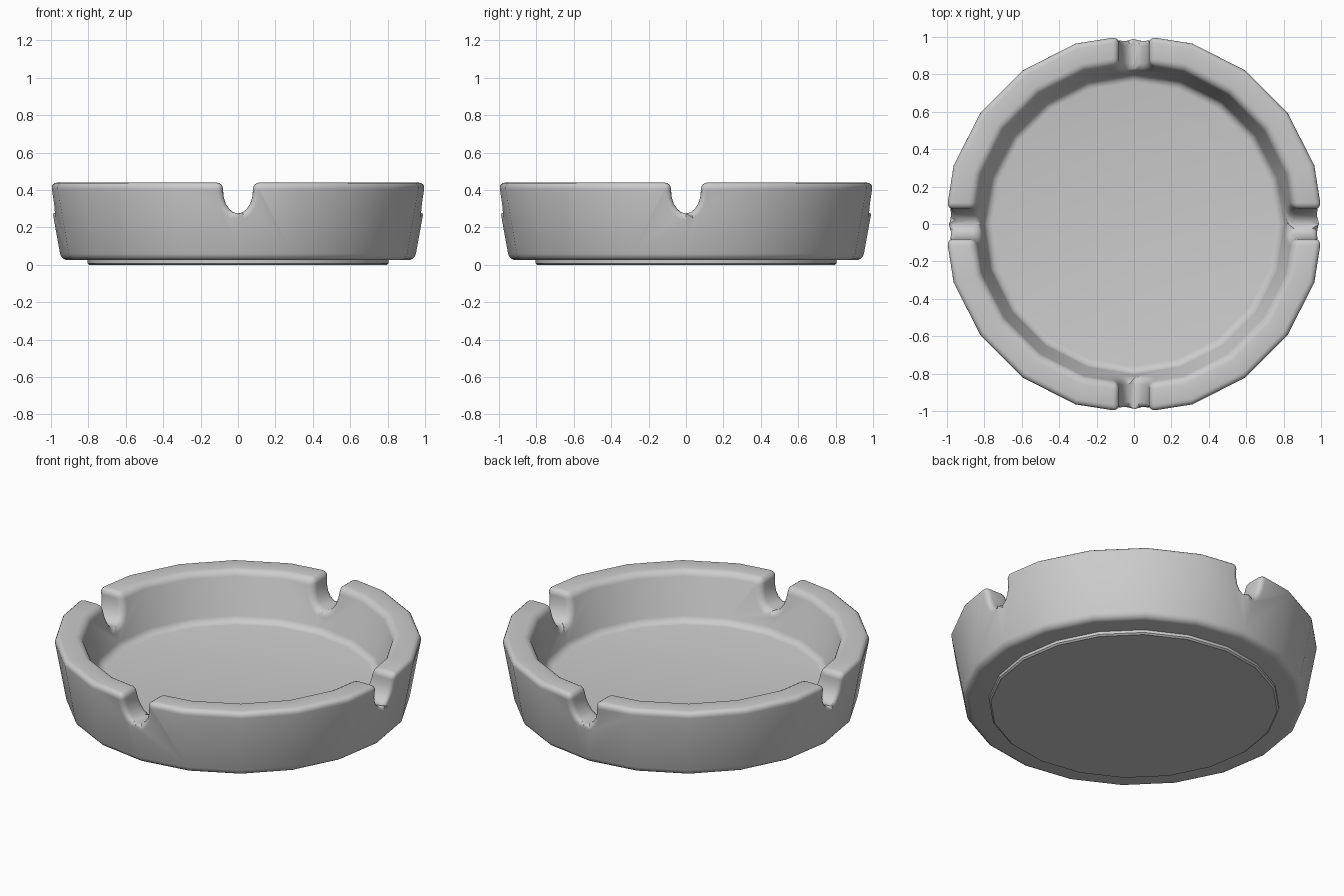
import bpy, bmesh, math

if "Cube" in bpy.data.objects:
    bpy.data.objects.remove(bpy.data.objects["Cube"])

SIDES = 20


def mesh_object(name, bm):
    bmesh.ops.recalc_face_normals(bm, faces=bm.faces)
    me = bpy.data.meshes.new(name)
    bm.to_mesh(me)
    bm.free()
    ob = bpy.data.objects.new(name, me)
    bpy.context.collection.objects.link(ob)
    return ob


def lathe(name, profile):
    # closed 20-sided solid; first and last rings are capped flat
    bm = bmesh.new()
    rings = []
    for r, z in profile:
        rings.append([bm.verts.new((r * math.cos(2 * math.pi * i / SIDES),
                                    r * math.sin(2 * math.pi * i / SIDES), z))
                      for i in range(SIDES)])
    for a, b in zip(rings, rings[1:]):
        for i in range(SIDES):
            j = (i + 1) % SIDES
            bm.faces.new((a[i], a[j], b[j], b[i]))
    bm.faces.new(rings[0])
    bm.faces.new(rings[-1])
    return mesh_object(name, bm)


def notch_cutter(name, angle):
    # U-shaped prism running through the whole bowl
    hw, zc, depth, n = 0.08, 0.40, 0.125, 10
    pts = [(hw, 0.7)]
    pts += [(hw * math.cos(math.pi * i / n), zc - depth * math.sin(math.pi * i / n))
            for i in range(n + 1)]
    pts.append((-hw, 0.7))
    bm = bmesh.new()
    face = bm.faces.new([bm.verts.new((x, -1.3, z)) for x, z in pts])
    ext = bmesh.ops.extrude_face_region(bm, geom=[face])
    for v in ext["geom"]:
        if isinstance(v, bmesh.types.BMVert):
            v.co.y = 1.3
    ob = mesh_object(name, bm)
    ob.rotation_euler.z = angle
    ob.hide_render = True
    ob.hide_viewport = False
    ob.display_type = 'WIRE'
    return ob


def smooth(ob, degrees):
    bpy.ops.object.select_all(action='DESELECT')
    ob.select_set(True)
    bpy.context.view_layer.objects.active = ob
    bpy.ops.object.shade_smooth_by_angle(angle=math.radians(degrees))


# Bowl with a flared wall
bowl = lathe("bowl", [(0.945, 0.025), (1.02, 0.44), (0.865, 0.44), (0.795, 0.155)])

# Four rest notches in the rim
cutters = [notch_cutter("notch_cutter_x", 0), notch_cutter("notch_cutter_y", math.pi / 2)]
for c in cutters:
    cut = bowl.modifiers.new("cut", 'BOOLEAN')
    cut.operation = 'DIFFERENCE'
    cut.solver = 'EXACT'
    cut.object = c

# Rounded edges
bevel = bowl.modifiers.new("round", 'BEVEL')
bevel.width = 0.035
bevel.segments = 4
bevel.limit_method = 'ANGLE'
bevel.angle_limit = math.radians(40)
bevel.use_clamp_overlap = False

# Bake the modifiers, then drop the cutters
bpy.context.view_layer.update()
deps = bpy.context.evaluated_depsgraph_get()
baked = bpy.data.meshes.new_from_object(bowl.evaluated_get(deps))
bowl.modifiers.clear()
bowl.data = baked
for c in cutters:
    bpy.data.objects.remove(c)
smooth(bowl, 40)

# Low foot under the bowl
foot = lathe("foot", [(0.795, 0.0), (0.805, 0.008), (0.805, 0.04)])
smooth(foot, 30)
